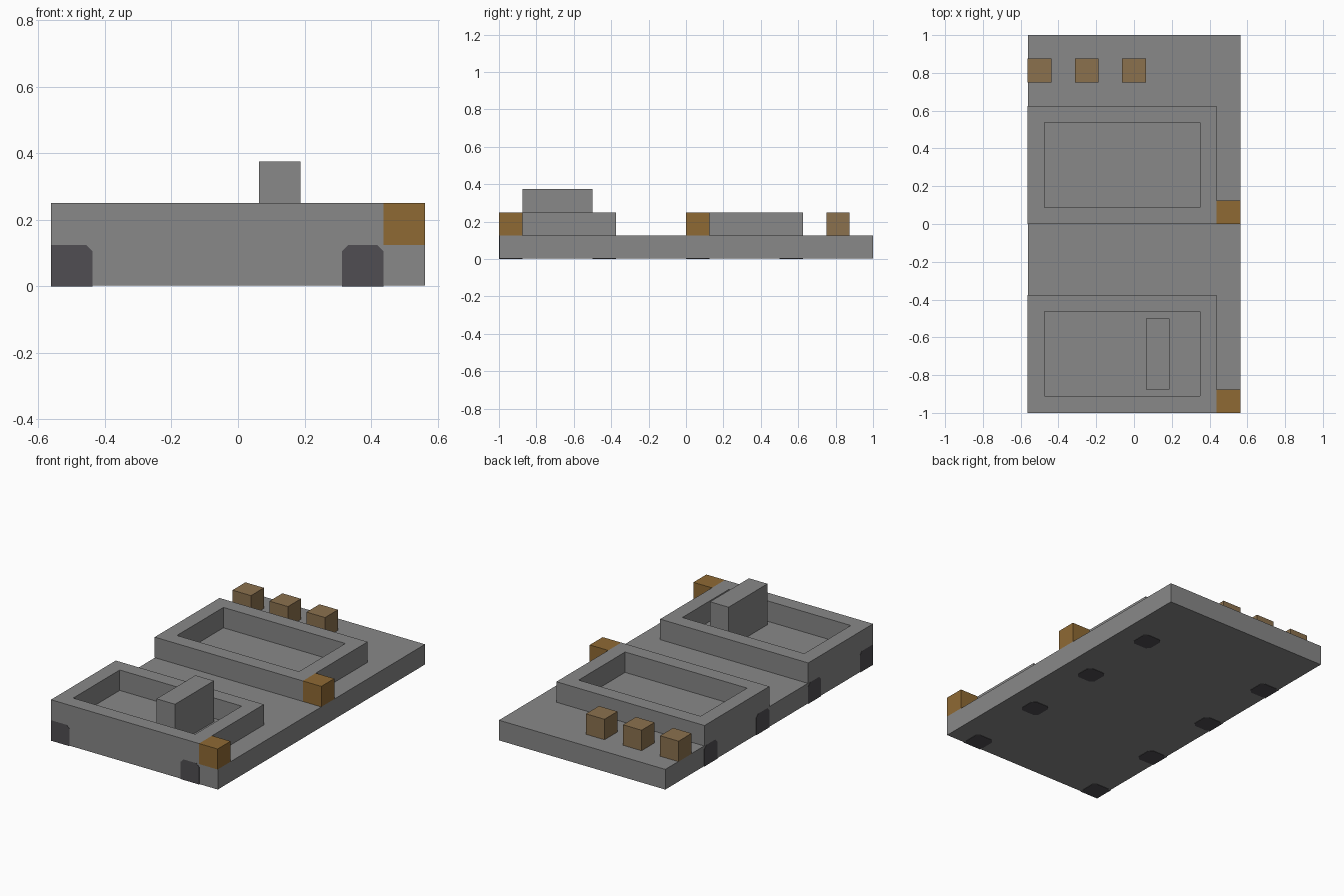
import bpy
import bmesh
from mathutils import Vector

cube = bpy.data.objects.get("Cube")
if cube:
    bpy.data.objects.remove(cube, do_unlink=True)

U = 0.125            # width of walls, blocks and feet
X0, X1 = -0.5625, 0.5625
SKIN = 0.002         # thickness of the foot plates


def make_material(name, rgb):
    mat = bpy.data.materials.new(name)
    mat.use_nodes = True
    mat.diffuse_color = (*rgb, 1)
    mat.node_tree.nodes["Principled BSDF"].inputs["Base Color"].default_value = (*rgb, 1)
    return mat


grey = make_material("stone grey", (0.246, 0.246, 0.246))
orange = make_material("orange brown", (0.275, 0.144, 0.034))
brown = make_material("pale brown", (0.258, 0.165, 0.076))
dark = make_material("dark grey", (0.08, 0.076, 0.084))


def finish(name, bm, mat):
    bmesh.ops.recalc_face_normals(bm, faces=bm.faces)
    mesh = bpy.data.meshes.new(name)
    bm.to_mesh(mesh)
    bm.free()
    mesh.materials.append(mat)
    obj = bpy.data.objects.new(name, mesh)
    bpy.context.collection.objects.link(obj)
    return obj


def box(name, low, high, mat):
    low, high = Vector(low), Vector(high)
    bm = bmesh.new()
    bmesh.ops.create_cube(bm, size=1)
    for v in bm.verts:
        v.co = (low + high) / 2 + v.co * (high - low)
    return finish(name, bm, mat)


def basin(name, y, mat):
    """Rectangular rim: inset the top of a block and sink it to the slab."""
    bm = bmesh.new()
    bmesh.ops.create_cube(bm, size=1)
    for v in bm.verts:
        v.co = Vector((X0 + 4 * U, y + 2.5 * U, 1.5 * U)) + v.co * Vector((8 * U, 5 * U, U))
    bm.normal_update()
    top = max(bm.faces, key=lambda f: f.calc_center_median().z)
    bmesh.ops.inset_region(bm, faces=[top], thickness=U)
    sunk = bmesh.ops.extrude_discrete_faces(bm, faces=[top])["faces"][0]
    for v in sunk.verts:
        v.co.z = U + SKIN / 4
    return finish(name, bm, mat)


def plate(name, origin, side, up, out, cuts, mat):
    """Square plate; cuts gives the chamfer at each corner in turn."""
    origin, side, up, out = map(Vector, (origin, side, up, out))
    corners = [origin, origin + side * U, origin + side * U + up * U, origin + up * U]
    points = []
    for i, c in enumerate(corners):
        before = (corners[i - 1] - c).normalized()
        after = (corners[(i + 1) % 4] - c).normalized()
        points += [c + before * cuts[i], c + after * cuts[i]] if cuts[i] else [c]
    bm = bmesh.new()
    face = bm.faces.new([bm.verts.new(p) for p in points])
    new = bmesh.ops.extrude_face_region(bm, geom=[face])["geom"]
    for v in new:
        if isinstance(v, bmesh.types.BMVert):
            v.co += out * SKIN
    return finish(name, bm, mat)


# Base slab
box("base_slab", (X0 + SKIN, -1 + SKIN, SKIN), (X1, 1, U), grey)

# Two sunken basins with corner blocks and feet let into the slab
C = 0.02
for label, y in (("front", -1), ("back", 0)):
    basin(label + "_basin", y, grey)
    box(label + "_corner_block", (X1 - U, y, U), (X1, y + U, 2 * U), orange)
    for fy in (y, y + 4 * U):
        edge = 0 if fy == -1 else C
        plate(label + "_foot_side", (X0 + SKIN, fy, 0), (0, 1, 0), (0, 0, 1),
              (-1, 0, 0), (0, 0, C, edge), dark)
        for fx in (X0, X0 + 7 * U):
            plate(label + "_foot_bottom", (fx, fy, SKIN), (1, 0, 0), (0, 1, 0),
                  (0, 0, -1), (C, C, C, C), dark)
for fx in (X0, X0 + 7 * U):
    edge = 0 if fx == X0 else C
    plate("front_foot_face", (fx, -1 + SKIN, 0), (1, 0, 0), (0, 0, 1),
          (0, -1, 0), (0, 0, C, edge), dark)

# Upright bar across the front basin
box("cross_bar", (U / 2, -1 + U, U), (1.5 * U, -0.5, 3 * U), grey)

# Row of small blocks at the back
for i in range(3):
    x = X0 + 2 * U * i
    box("back_block", (x, 0.75, U), (x + U, 0.75 + U, 2 * U), brown)
